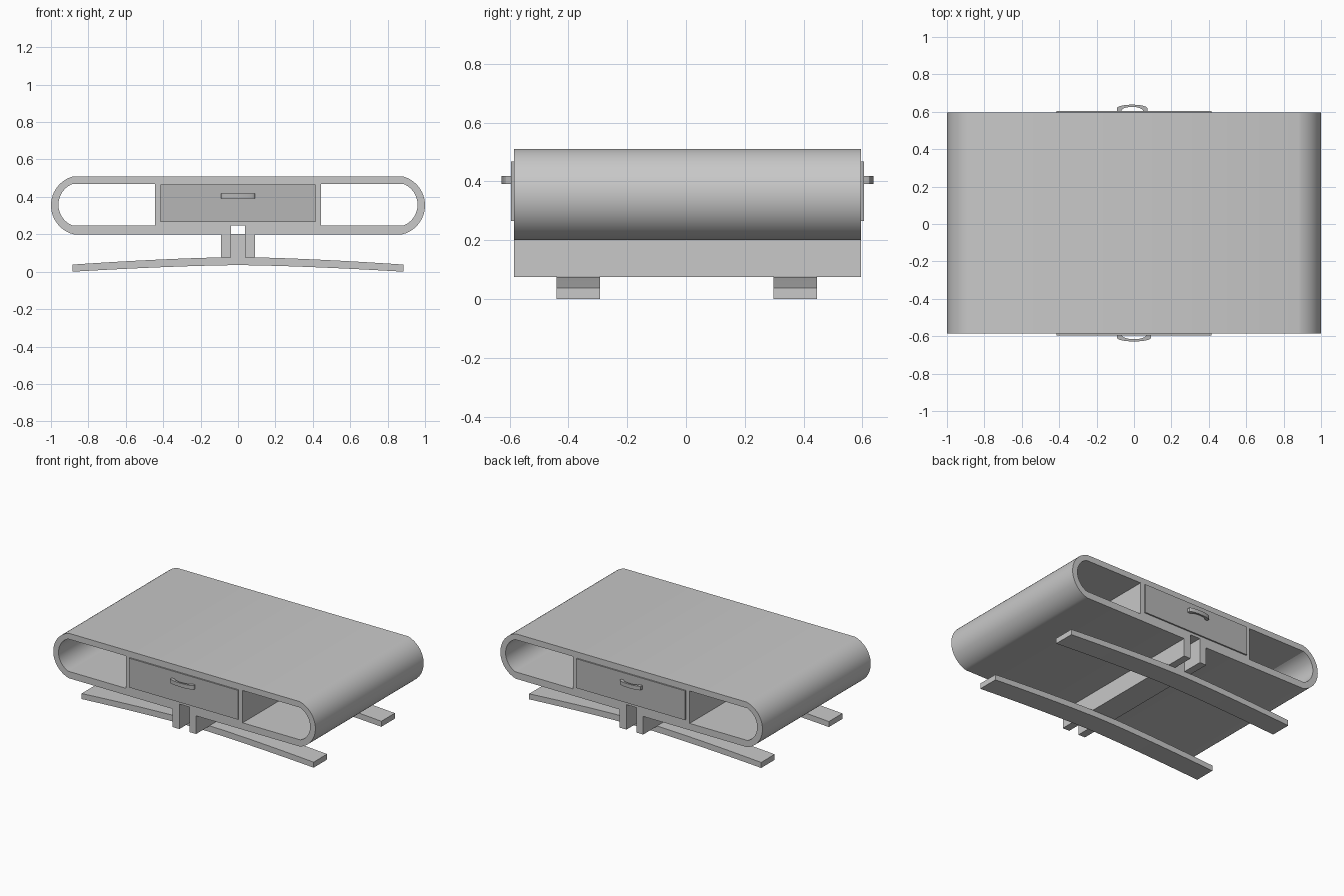
import bpy
import math
from mathutils import Vector

if "Cube" in bpy.data.objects:
    bpy.data.objects.remove(bpy.data.objects["Cube"], do_unlink=True)


def make_material(name, value):
    mat = bpy.data.materials.new(name)
    mat.use_nodes = True
    color = (value, value, value, 1)
    mat.diffuse_color = color
    mat.node_tree.nodes["Principled BSDF"].inputs["Base Color"].default_value = color
    return mat


body_grey = make_material("body grey", 0.58)
drawer_grey = make_material("drawer grey", 0.47)


def activate(obj):
    bpy.ops.object.select_all(action='DESELECT')
    obj.select_set(True)
    bpy.context.view_layer.objects.active = obj


def prism(name, loops, depth, mat, axis='Y', start=0.0):
    """Fill 2D loops (inner ones become holes) and extrude them along Y or Z."""
    curve = bpy.data.curves.new(name, 'CURVE')
    curve.dimensions = '2D'
    curve.fill_mode = 'BOTH'
    curve.extrude = depth / 2
    for loop in loops:
        spline = curve.splines.new('POLY')
        spline.points.add(len(loop) - 1)
        for point, (u, v) in zip(spline.points, loop):
            point.co = (u, v, 0, 1)
        spline.use_cyclic_u = True
    obj = bpy.data.objects.new(name, curve)
    bpy.context.collection.objects.link(obj)
    if axis == 'Y':
        obj.rotation_euler.x = math.pi / 2
        obj.location.y = start + depth / 2
    else:
        obj.location.z = start + depth / 2
    activate(obj)
    bpy.ops.object.convert(target='MESH')
    bpy.ops.object.mode_set(mode='EDIT')
    bpy.ops.mesh.select_all(action='SELECT')
    bpy.ops.mesh.remove_doubles(threshold=0.0001)
    bpy.ops.mesh.normals_make_consistent(inside=False)
    bpy.ops.object.mode_set(mode='OBJECT')
    bpy.ops.object.shade_smooth_by_angle(angle=math.radians(25))
    obj.data.materials.clear()
    obj.data.materials.append(mat)
    return obj


def rect(x0, x1, z0, z1):
    return [(x0, z0), (x1, z0), (x1, z1), (x0, z1)]


def end_arc(radius, half_height, steps=24):
    """Rounded end on the +x side, from bottom to top."""
    a = math.asin(half_height / radius)
    angles = [-a + 2 * a * i / steps for i in range(steps + 1)]
    return [(0.84 + radius * math.cos(t), 0.355 + radius * math.sin(t)) for t in angles]


def flip(points):
    return [(-u, v) for u, v in reversed(points)]


FRONT, BACK = -0.585, 0.595
LENGTH = BACK - FRONT

# Rounded shell with two open shelves, a centre cabinet and a slot underneath
outer = end_arc(0.16, 0.155)
slot = [(-0.038, 0.2), (-0.038, 0.247), (0.038, 0.247), (0.038, 0.2)]
inner = [(0.445, 0.247)] + [(x, z + 0.003) for x, z in end_arc(0.12, 0.111)] + [(0.445, 0.47)]
prism("table_body", [slot + outer + flip(outer), inner, flip(inner)],
      LENGTH, body_grey, start=FRONT)

# Centre beam with a forked notch at both ends
NOTCH = 0.15
fork = [(-0.09, FRONT), (-0.038, FRONT), (-0.038, FRONT + NOTCH),
        (0.038, FRONT + NOTCH), (0.038, FRONT), (0.09, FRONT)]
back_fork = [(x, BACK + FRONT - y) for x, y in reversed(fork)]
prism("centre_beam", [fork + back_fork], 0.126, body_grey, axis='Z', start=0.075)

# Arched feet
xs = [0.885 * i / 16 for i in range(-16, 17)]
bow = [(x, 0.035 * (1 - abs(x / 0.885) ** 1.5)) for x in xs]
arch = bow + [(x, z * 1.14 + 0.038) for x, z in reversed(bow)]
for name, start in (("front_foot", -0.44), ("back_foot", 0.298)):
    prism(name, [arch], 0.147, body_grey, start=start)

# Curved pull handle, drawn bulging towards +y from the drawer face
swing = [math.pi * i / 16 for i in range(17)]
pull = [(0.065 * math.cos(t), 0.022 * math.sin(t)) for t in swing]
pull += [(-0.09, 0)]
pull += [(-0.09 * math.cos(t), 0.015 + 0.019 * math.sin(t)) for t in swing]
pull += [(0.09, 0)]

# Drawer fronts and handles on both sides
for side, face, sign in (("front", FRONT, -1), ("back", BACK, 1)):
    prism(side + "_drawer", [rect(-0.415, 0.415, 0.265, 0.467)], 0.0099,
          drawer_grey, start=min(face, face + sign * 0.0099))
    shift, scale = (0, 1) if sign < 0 else (-0.01, 0.9)
    outline = [(x * scale + shift, face + sign * (0.009 + y)) for x, y in pull]
    prism(side + "_handle", [outline], 0.027, drawer_grey, axis='Z', start=0.391)
